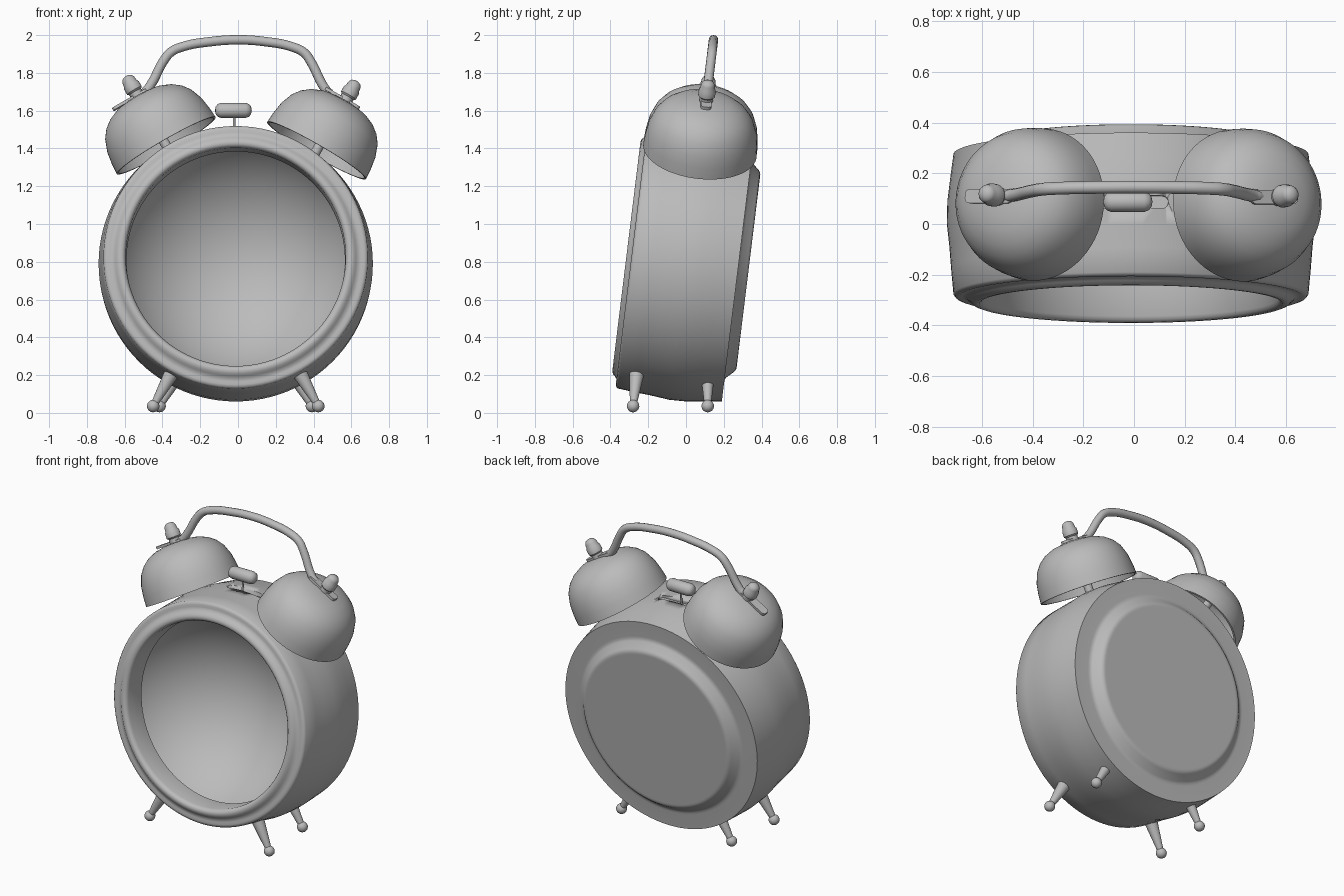
import bpy, bmesh, math
from mathutils import Matrix, Vector

cube = bpy.data.objects.get("Cube")
if cube:
    bpy.data.objects.remove(cube, do_unlink=True)

TILT = math.radians(7)          # the clock leans back
MID = 0.79                      # height of the case axis
CX = -0.012                     # sideways position of the case axis
AXIS = Vector((0, math.cos(TILT), -math.sin(TILT)))

grey = bpy.data.materials.new("plain grey")
grey.use_nodes = True
grey.diffuse_color = (0.5, 0.5, 0.5, 1)
grey.node_tree.nodes["Principled BSDF"].inputs["Base Color"].default_value = (0.5, 0.5, 0.5, 1)


def lean(x, z):
    """Point on the leaning middle plane of the clock."""
    return Vector((x, (z - MID) * math.tan(TILT), z))


def aim(origin, direction):
    turn = Vector(direction).to_track_quat('Z', 'Y').to_matrix().to_4x4()
    return Matrix.Translation(origin) @ turn


def finish(name, bm, matrix, angle):
    bmesh.ops.remove_doubles(bm, verts=bm.verts, dist=1e-5)
    bmesh.ops.recalc_face_normals(bm, faces=bm.faces)
    mesh = bpy.data.meshes.new(name)
    bm.to_mesh(mesh)
    bm.free()
    mesh.materials.append(grey)
    mesh.shade_smooth()
    mesh.set_sharp_from_angle(angle=math.radians(angle))
    obj = bpy.data.objects.new(name, mesh)
    obj.matrix_world = matrix
    bpy.context.collection.objects.link(obj)
    return obj


def lathe(name, profile, origin, direction, steps=32, angle=40):
    """Turn a (radius, height) profile around an axis."""
    bm = bmesh.new()
    verts = [bm.verts.new((r, 0, h)) for r, h in profile]
    edges = [bm.edges.new(pair) for pair in zip(verts, verts[1:])]
    bmesh.ops.spin(bm, geom=verts + edges, cent=(0, 0, 0), axis=(0, 0, 1),
                   angle=math.tau, steps=steps, use_merge=True)
    return finish(name, bm, aim(origin, direction), angle)


def box(name, size, matrix, bevel):
    """Block with rounded upright corners."""
    bm = bmesh.new()
    bmesh.ops.create_cube(bm, size=1, matrix=Matrix.Diagonal((*size, 1)))
    upright = [e for e in bm.edges if abs(e.verts[0].co.z - e.verts[1].co.z) > 1e-4]
    bmesh.ops.bevel(bm, geom=upright, offset=bevel, segments=5,
                    profile=0.5, affect='EDGES')
    return finish(name, bm, matrix, 40)


# Case: raised back plate, barrel side, rounded front ring, inner collar and deep bowl
back = [(0, .333), (.505, .333), (.515, .333), (.528, .33), (.538, .322),
        (.572, .285), (.585, .278), (.6, .277), (.70, .277)]
barrel = [(.713, .18), (.724, .09), (.726, 0), (.716, -.09), (.709, -.18), (.70, -.277)]
ring = [(.692, -.287), (.68, -.291), (.665, -.289), (.65, -.292), (.637, -.302),
        (.626, -.313), (.612, -.318), (.598, -.317), (.588, -.308), (.582, -.295),
        (.578, -.165)]
rim, depth = .62, .40
bowl = (rim ** 2 + depth ** 2) / (2 * depth)
sweep = math.asin(rim / bowl)
dish = [(bowl * math.sin(sweep * (1 - i / 16)),
         -.16 + depth - bowl + bowl * math.cos(sweep * (1 - i / 16))) for i in range(17)]
case = lathe("case", back + barrel + ring + dish, (CX, 0, MID), AXIS, 96, 46)

# Slot for the hammer in the top of the case
up = lean(0, 2) - lean(0, 1)
slot = box("slot_cutter", (.27, .05, .09),
           Matrix.Translation(lean(0, MID + .735)) @ Matrix.Rotation(-TILT, 4, 'X'), .024)
slot.hide_render = True
slot.hide_viewport = True
cut = case.modifiers.new("slot", 'BOOLEAN')
cut.object = slot
cut.operation = 'DIFFERENCE'
cut.solver = 'EXACT'

# Hammer: rounded head on a thin wire
head = [(0, 0), (.02, .004), (.033, .014), (.04, .032),
        (.04, .163), (.033, .181), (.02, .191), (0, .195)]
lathe("hammer_head", head, lean(-.122, 1.60) - AXIS * .012, (1, 0, 0))
lathe("hammer_wire", [(0, 0), (.006, 0), (.006, .13), (0, .13)],
      lean(-.02, 1.47) - AXIS * .012, up, 12)

# Bells with post, handle tab and knob
outer = [(.302, 0), (.298, .06), (.288, .125), (.264, .19), (.232, .233),
         (.19, .266), (.135, .29), (.07, .302), (0, .305)]
inner = [(max(r - .012, 0), h - .04 * h) for r, h in reversed(outer)]
knob = [(0, 0), (.036, 0), (.036, .025), (.045, .034), (.045, .066), (.039, .076),
        (.036, .1), (.028, .114), (.014, .121), (0, .123)]
for side, x, z, s, shift in (("right", -.38, 1.415, -1, .045), ("left", .416, 1.389, 1, -.02)):
    foot = lean(x, z)
    axis = (lean(x + s * .5, z + .866) - foot).normalized()
    lathe(side + "_bell", outer + inner + outer[:1], foot, axis, 64)
    lathe(side + "_bell_post", [(0, -.03), (.026, -.03), (.026, .295), (0, .295)], foot, axis, 20)
    lathe(side + "_knob", knob, foot + axis * .305, axis, 24)
    across = Vector((s * .866, 0, -.5))
    third = axis.cross(across).normalized()
    frame = Matrix((third.cross(axis), third, axis)).transposed().to_4x4()
    box(side + "_handle_tab", (.21, .056, .016),
        Matrix.Translation(foot + axis * .308 + across * shift) @ frame, .02)

# Carrying handle, thinner where it meets the tabs
path = [(-.53, 1.68), (-.49, 1.702), (-.46, 1.74), (-.395, 1.862), (-.355, 1.91), (-.295, 1.938),
        (-.14, 1.966), (0, 1.975), (.14, 1.966), (.295, 1.935), (.352, 1.905), (.388, 1.855),
        (.455, 1.725), (.485, 1.69), (.53, 1.668)]
curve = bpy.data.curves.new("handle", 'CURVE')
curve.dimensions = '3D'
curve.bevel_depth = .025
curve.bevel_resolution = 4
curve.resolution_u = 6
curve.use_fill_caps = True
spline = curve.splines.new('BEZIER')
spline.bezier_points.add(len(path) - 1)
for point, (x, z) in zip(spline.bezier_points, path):
    point.co = lean(x, z)
    point.handle_left_type = point.handle_right_type = 'AUTO'
    point.radius = .5 if abs(x) > .5 else 1
curve.materials.append(grey)
bpy.context.collection.objects.link(bpy.data.objects.new("handle", curve))

# Tapered legs with ball feet
for s, side in ((-1, "right"), (1, "left")):
    for name, top, ball, radius in (
            ("front", (.325, -.258, .235), (.437, -.28, .036), .043),
            ("back", (.318, .115, .18), (.403, .115, .036), .034)):
        a = Vector((CX + s * top[0], top[1], top[2]))
        b = Vector((CX + s * ball[0], ball[1], ball[2]))
        n = (b - a).length
        label = side + "_" + name
        lathe(label + "_leg", [(0, 0), (radius, 0), (.017, n), (0, n)], a, b - a, 24)
        arc = [(.033 * math.sin(i * math.pi / 12), -.033 * math.cos(i * math.pi / 12))
               for i in range(13)]
        lathe(label + "_foot", arc, b, b - a, 24)
